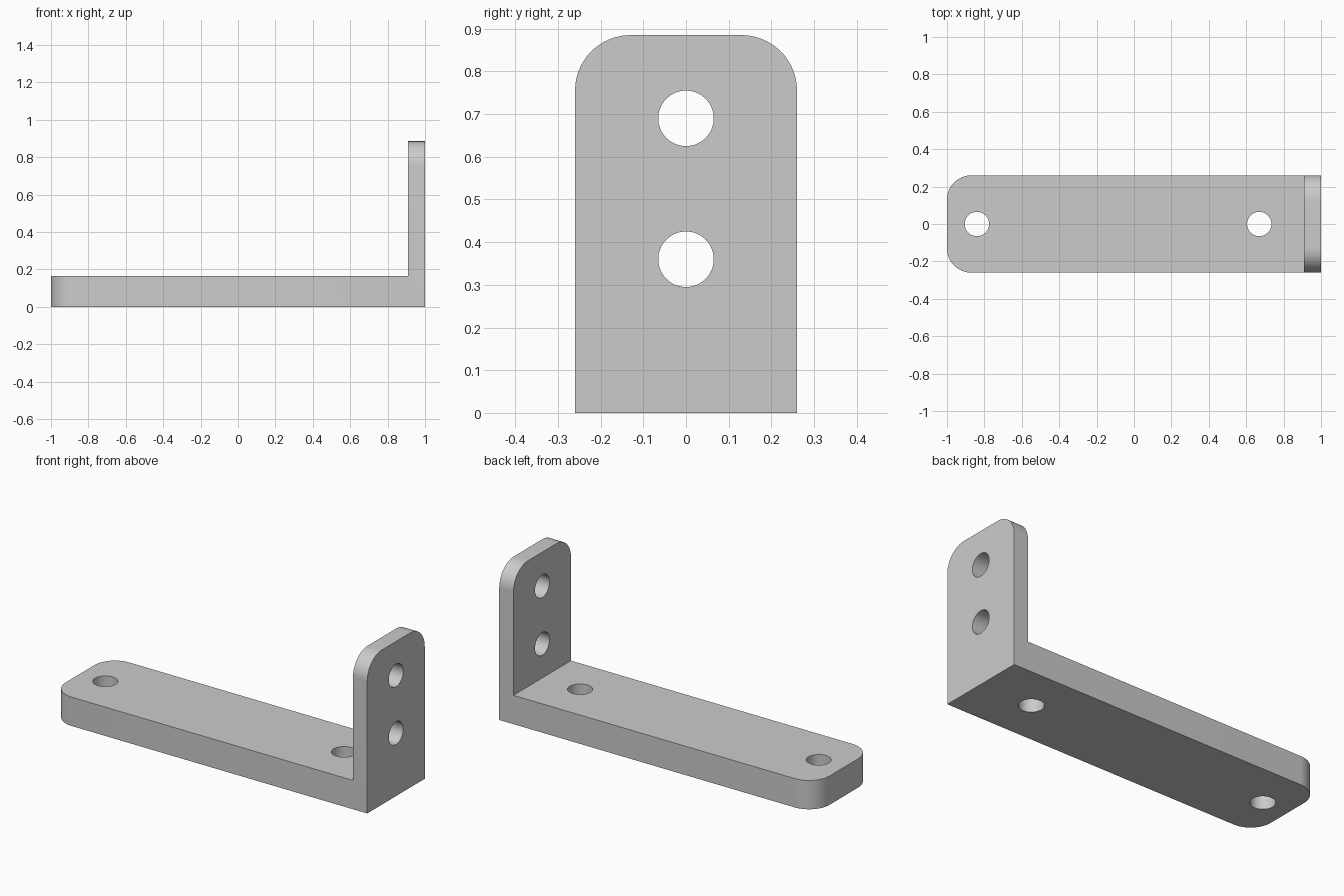
import bpy
import bmesh
import math
from mathutils import Vector

cube = bpy.data.objects.get("Cube")
if cube:
    bpy.data.objects.remove(cube, do_unlink=True)

HALF_WIDTH = 0.26
BASE_TOP = 0.165
HEIGHT = 0.885
UPRIGHT_X = 0.91
CORNER = 0.13
HOLE = 0.065

grey = bpy.data.materials.new("light grey metal")
grey.use_nodes = True
grey.diffuse_color = (0.6, 0.6, 0.6, 1)
grey.node_tree.nodes["Principled BSDF"].inputs["Base Color"].default_value = (0.6, 0.6, 0.6, 1)

# L-shaped side profile, extruded across the width
bm = bmesh.new()
profile = [(-1, 0), (1, 0), (1, HEIGHT), (UPRIGHT_X, HEIGHT),
           (UPRIGHT_X, BASE_TOP), (-1, BASE_TOP)]
face = bm.faces.new([bm.verts.new((x, -HALF_WIDTH, z)) for x, z in profile])
extruded = bmesh.ops.extrude_face_region(bm, geom=[face])["geom"]
bmesh.ops.translate(bm, vec=(0, 2 * HALF_WIDTH, 0),
                    verts=[v for v in extruded if isinstance(v, bmesh.types.BMVert)])
bmesh.ops.recalc_face_normals(bm, faces=bm.faces)


# Rounded corners at the free ends of the base and the upright
def is_corner(edge):
    a, b = (v.co for v in edge.verts)
    same_side = abs(a.y - b.y) < 0.001
    at_base_end = max(a.x, b.x) < -0.99
    at_upright_end = min(a.z, b.z) > HEIGHT - 0.01
    return same_side and (at_base_end or at_upright_end)


bmesh.ops.bevel(bm, geom=[e for e in bm.edges if is_corner(e)], offset=CORNER,
                offset_type='OFFSET', segments=16, profile=0.5, affect='EDGES')
mesh = bpy.data.meshes.new("bracket")
bm.to_mesh(mesh)
bm.free()
mesh.materials.append(grey)
bracket = bpy.data.objects.new("bracket", mesh)
bpy.context.collection.objects.link(bracket)


# Round through-holes
def drill(location, rotation=(0, 0, 0)):
    bpy.ops.mesh.primitive_cylinder_add(vertices=64, radius=HOLE, depth=0.4,
                                        location=location, rotation=rotation)
    cutter = bpy.context.object
    cutter.name = "hole_cutter"
    cutter.hide_render = True
    cutter.data.materials.append(grey)
    cut = bracket.modifiers.new("hole", 'BOOLEAN')
    cut.operation = 'DIFFERENCE'
    cut.solver = 'EXACT'
    cut.object = cutter
    bpy.context.view_layer.objects.active = bracket
    bpy.ops.object.modifier_apply(modifier=cut.name)
    bpy.data.objects.remove(cutter, do_unlink=True)


for x in (-0.84, 0.67):
    drill((x, 0, BASE_TOP / 2))
for z in (0.36, 0.69):
    drill((0.955, 0, z), (0, math.pi / 2, 0))

# Smooth curves with sharp edges
bpy.ops.object.select_all(action='DESELECT')
bracket.select_set(True)
bpy.context.view_layer.objects.active = bracket
bpy.ops.object.shade_smooth_by_angle(angle=math.radians(30))
